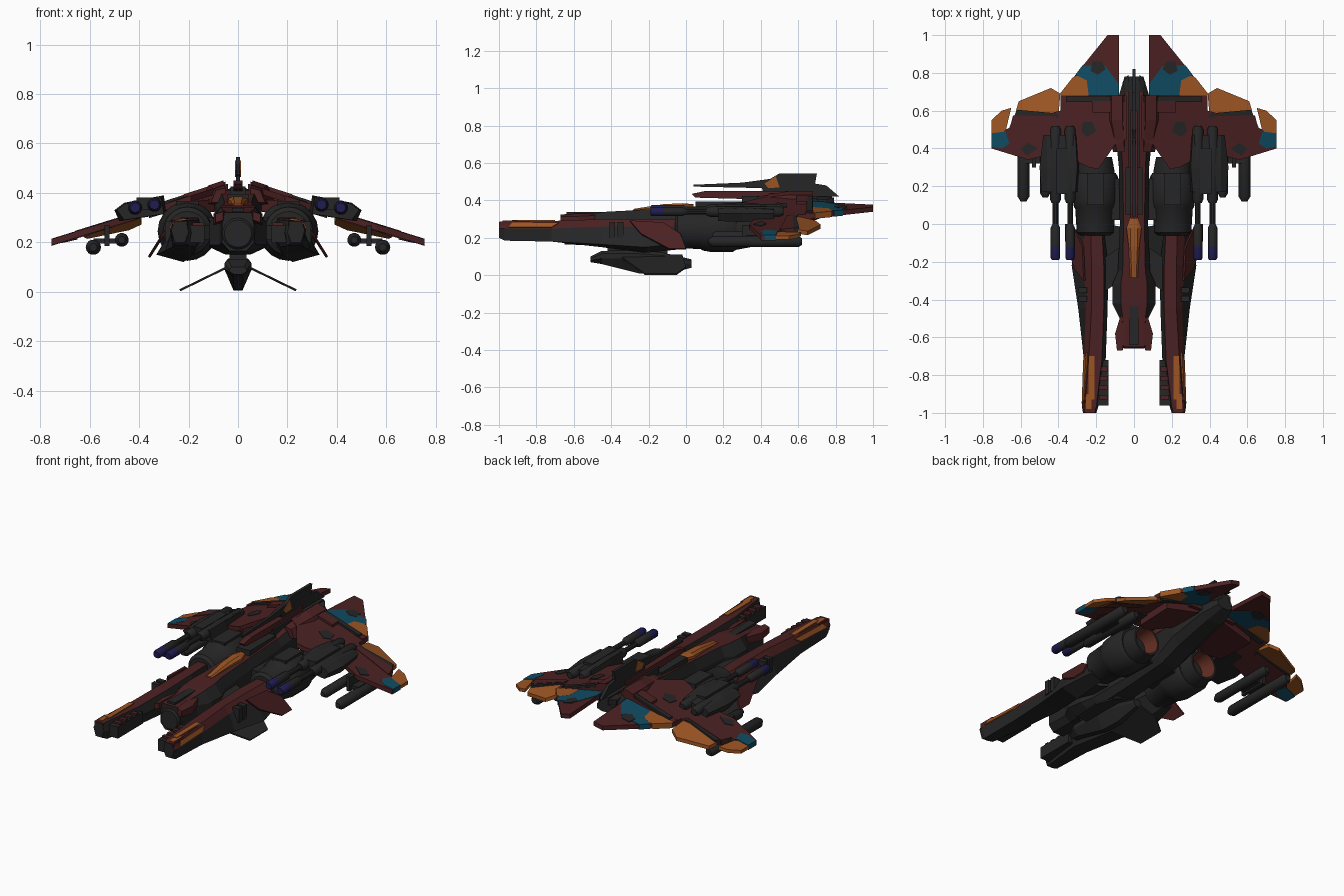
import bpy, bmesh, math
from mathutils import Vector


def mat(name, r, g, b):
    m = bpy.data.materials.new(name)
    m.diffuse_color = (r, g, b, 1)
    return m


GREY = mat("dark_grey", 0.019, 0.019, 0.019)
RED = mat("dull_red", 0.072, 0.015, 0.016)
ORANGE = mat("orange", 0.33, 0.09, 0.017)
BLUE = mat("teal_blue", 0.005, 0.07, 0.12)
NAVY = mat("navy", 0.014, 0.012, 0.08)
GLOW = mat("burnt_red", 0.12, 0.026, 0.016)


def finish(name, bm, mats, mirror, smooth=False):
    bmesh.ops.recalc_face_normals(bm, faces=bm.faces)
    me = bpy.data.meshes.new(name)
    bm.to_mesh(me)
    bm.free()
    for m in mats:
        me.materials.append(m)
    if smooth:
        for p in me.polygons:
            p.use_smooth = True
        me.set_sharp_from_angle(angle=math.radians(32))
    ob = bpy.data.objects.new(name, me)
    bpy.context.collection.objects.link(ob)
    if mirror:
        md = ob.modifiers.new("mirror", 'MIRROR')
        md.use_mirror_merge = False
    return ob


def loft(name, secs, mats, mirror=False, second=(), second_rings=(), smooth=False):
    """Skin (y, [(x, z)...]) sections; listed sides or rings get the second colour."""
    bm = bmesh.new()
    rings = [[bm.verts.new((x, y, z)) for x, z in pts] for y, pts in secs]
    n = len(rings[0])
    for k, (a, b) in enumerate(zip(rings, rings[1:])):
        for i in range(n):
            j = (i + 1) % n
            f = bm.faces.new((a[i], a[j], b[j], b[i]))
            f.material_index = int(i in second or k in second_rings)
    bm.faces.new(rings[0])
    bm.faces.new(rings[-1]).material_index = int(len(rings) - 2 in second_rings)
    return finish(name, bm, mats, mirror, smooth)


def box(name, x0, x1, y0, y1, z0, z1, m, mirror=True):
    q = [(x0, z0), (x1, z0), (x1, z1), (x0, z1)]
    return loft(name, [(y0, q), (y1, q)], [m], mirror)


def lathe(name, x, z, prof, mats, mirror=True, n=20, second_rings=()):
    secs = [(y, [(x + r * math.cos(2 * math.pi * i / n), z + r * math.sin(2 * math.pi * i / n))
                 for i in range(n)]) for y, r in prof]
    return loft(name, secs, mats, mirror, second_rings=second_rings, smooth=True)


def slab(name, pts, off, m, mirror=True, zfun=None):
    """Flat outline pushed along an offset; zfun bends it onto a wing surface."""
    off = Vector(off)
    bm = bmesh.new()
    bm.faces.new([bm.verts.new(p) for p in pts])
    if zfun:
        bmesh.ops.bisect_plane(bm, geom=bm.verts[:] + bm.edges[:] + bm.faces[:],
                               plane_co=(0.3, 0, 0), plane_no=(1, 0, 0))
        for v in bm.verts:
            v.co.z = zfun(v.co.x, v.co.y)
    for v in bm.verts:
        v.co -= off / 2
    r = bmesh.ops.extrude_face_region(bm, geom=bm.faces[:], use_keep_orig=True)
    bmesh.ops.translate(bm, vec=off, verts=[g for g in r["geom"] if isinstance(g, bmesh.types.BMVert)])
    return finish(name, bm, [m], mirror)


def wing_z(x, y):
    return 0.405 - 0.32 * (x - 0.1) if x < 0.3 else 0.341 - 0.31 * (x - 0.3)


def flap_z(x, y):
    return wing_z(x, y) - 0.25 * max(0, y - 0.57)


def tail_z(x, y):
    return 0.38 - 0.2 * (x - 0.08) - 0.05 * (y - 0.69)


def plate(name, xy, zfun, t, m):
    return slab(name, [(x, y, 0) for x, y in xy], (0, 0, t), m, True, zfun)


def sec(y, wt, w, wb, zt, zu, zl, zb):
    h = [(wt, zt), (w, zu), (w, zl), (wb, zb)]
    return y, h + [(-x, z) for x, z in reversed(h)]


# Central fuselage, red on top
loft("fuselage", [
    sec(-0.65, .055, .065, .035, .32, .27, .20, .165),
    sec(-0.50, .06, .075, .04, .33, .28, .19, .16),
    sec(-0.42, .07, .115, .05, .34, .28, .19, .15),
    sec(-0.32, .07, .115, .05, .345, .28, .18, .15),
    sec(-0.25, .06, .085, .05, .35, .29, .19, .15),
    sec(0.0, .055, .075, .05, .36, .30, .20, .16),
    sec(0.3, .06, .08, .05, .38, .33, .22, .18),
    sec(0.45, .07, .095, .05, .41, .36, .27, .23),
    sec(0.68, .05, .08, .04, .41, .38, .32, .29),
    sec(0.78, .03, .05, .02, .40, .37, .34, .33)], [GREY, RED], second=(7,))
lathe("nose_barrel", 0, 0.235, [(-0.66, .055), (-0.645, .068), (-0.45, .07)], [GREY], False)
loft("nose_cheek", [(-0.67, [(.06, .29), (.09, .28), (.09, .315), (.06, .325)]),
                    (-0.58, [(.05, .28), (.10, .27), (.10, .315), (.05, .33)]),
                    (-0.48, [(.05, .29), (.07, .28), (.07, .32), (.05, .33)])], [RED], True)
box("nose_panel", -.025, .025, -.64, -.36, .325, .338, GREY, False)
loft("canopy", [sec(-0.28, .012, .02, .02, .355, .35, .33, .32),
                sec(-0.12, .018, .028, .03, .38, .365, .34, .33),
                sec(-0.02, .02, .04, .04, .385, .375, .35, .34),
                sec(0.04, .01, .02, .02, .38, .375, .35, .34)], [ORANGE])

# Spine, dorsal fin and mast
box("spine", -.045, .045, .05, .30, .34, .395, GREY, False)
box("spine_rear", -.03, .03, .30, .78, .36, .425, GREY, False)
slab("spine_ridge", [(0, .03, .435), (0, .10, .45), (0, .60, .45), (0, .60, .40), (0, .05, .415)],
     (.036, 0, 0), RED, False)
slab("dorsal_fin", [(0, .40, .485), (0, .50, .545), (0, .70, .545), (0, .69, .49), (0, .75, .48),
                    (0, .82, .42), (0, .42, .42)], (.018, 0, 0), GREY, False)
slab("dorsal_patch", [(0, .42, .49), (0, .48, .53), (0, .50, .47), (0, .44, .465)], (.023, 0, 0), ORANGE, False)
slab("dorsal_mast", [(0, .04, .474), (0, .04, .484), (0, .30, .495), (0, .45, .515), (0, .45, .465)],
     (.016, 0, 0), GREY, False)
loft("shoulder", [(.38, [(.05, .36), (.11, .36), (.09, .41), (.05, .42)]),
                  (.55, [(.05, .34), (.16, .34), (.12, .43), (.06, .45)]),
                  (.68, [(.05, .34), (.16, .34), (.12, .43), (.06, .45)])], [RED], True)
plate("shoulder_bar", [(.05, .645), (.36, .645), (.36, .675), (.05, .675)], wing_z, .05, GREY)
plate("shoulder_bar_cover", [(.07, .59), (.22, .59), (.22, .65), (.07, .65)], wing_z, .055, RED)
slab("tail_cone_fin", [(.02, .70, .41), (.05, .70, .39), (.06, .75, .39), (.03, .79, .40)], (0, 0, .03), GREY)

# Forward prongs with red upper faces
loft("prong", [
    (-1.0, [(.21, .285), (.255, .285), (.27, .25), (.255, .20), (.215, .20), (.20, .24)]),
    (-0.97, [(.20, .29), (.26, .29), (.275, .25), (.26, .185), (.20, .185), (.19, .24)]),
    (-0.72, [(.17, .29), (.24, .29), (.265, .25), (.265, .18), (.17, .18), (.15, .24)]),
    (-0.45, [(.16, .295), (.225, .30), (.255, .26), (.295, .165), (.18, .15), (.14, .23)]),
    (-0.22, [(.16, .30), (.225, .30), (.265, .26), (.33, .15), (.22, .12), (.135, .22)]),
    (-0.02, [(.17, .30), (.23, .30), (.27, .26), (.29, .17), (.22, .14), (.16, .22)])],
     [GREY, RED], True, second=(0, 1))
box("prong_tip_guard", .205, .265, -.998, -.90, .22, .288, RED)
box("prong_inner_rail", .135, .20, -.96, -.72, .20, .27, GREY)
box("prong_stripe", .21, .24, -.93, -.70, .285, .296, ORANGE)
box("prong_tip_stripe", .225, .255, -.98, -.90, .285, .293, ORANGE)
slab("prong_side_stripe", [(.273, -.95, .255), (.265, -.72, .255), (.25, -.68, .28), (.262, -.93, .28)],
     (.008, 0, .004), ORANGE)
for i in range(4):
    box(f"rail_rib_{i}", .14, .185, -.93 + i * .05, -.905 + i * .05, .265, .28, RED)
for y in (-.41, -.365):
    box("prong_side_block", .25, .295, y, y + .03, .20, .285, GREY)
slab("side_plate", [(.262, -.30, .29), (.27, -.12, .28), (.31, -.03, .22), (.36, 0, .14),
                    (.36, -.09, .14), (.31, -.24, .22)], (.009, 0, .006), RED)

# Engines and exhausts
lathe("engine", .205, .245, [(-.06, .08), (-.045, .098), (.08, .106), (.09, .113), (.13, .12),
                             (.25, .12), (.27, .108)], [GREY])
lathe("exhaust", .205, .24, [(.24, .10), (.28, .102), (.355, .088), (.355, .076), (.26, .055), (.245, .045)],
      [GREY, GLOW], second_rings=(3, 4))
lathe("exhaust_core", .205, .24, [(.24, .03), (.262, .03), (.275, .015)], [ORANGE], n=12)
box("engine_mount", .06, .16, .02, .24, .20, .30, GREY)
box("engine_top_block", .16, .25, .10, .27, .33, .368, GREY)
slab("prong_strut", [(.07, -.30, .24), (.16, -.36, .24), (.16, -.18, .24), (.07, -.12, .24)], (0, 0, .06), GREY)

# Main wings, drooped flaps and tail planes
plate("wing", [(.04, .68), (.39, .68), (.39, .60), (.55, .56), (.68, .50), (.755, .42), (.755, .40), (.56, .34),
               (.40, .38), (.24, .30), (.19, .29), (.10, .42), (.04, .45)], wing_z, .026, RED)
plate("wing_tip", [(.68, .49), (.755, .48), (.755, .41), (.70, .40), (.66, .425)], wing_z, .029, BLUE)
plate("flap_outer", [(.65, .615), (.70, .60), (.755, .55), (.755, .48), (.68, .49)], flap_z, .02, ORANGE)
plate("flap_inner", [(.39, .69), (.44, .72), (.61, .65), (.625, .60), (.40, .57)], flap_z, .022, ORANGE)
plate("flap_hinge", [(.40, .585), (.62, .605), (.66, .51), (.55, .54), (.40, .56)], wing_z, .029, GREY)
plate("flap_hinge_cover", [(.41, .57), (.64, .575), (.66, .50), (.55, .52), (.41, .54)], wing_z, .033, RED)
plate("wing_patch", [(.20, .49), (.22, .54), (.27, .54), (.28, .49), (.25, .46)], wing_z, .032, GREY)
plate("wing_patch_outer", [(.51, .40), (.56, .43), (.60, .40), (.57, .36)], wing_z, .032, GREY)
plate("tail_plane", [(.08, 1.0), (.14, 1.0), (.39, .69), (.39, .64), (.08, .64)], tail_z, .026, RED)
plate("tail_blue", [(.08, .68), (.08, .74), (.15, .835), (.273, .84), (.31, .79), (.25, .76), (.24, .68)],
      tail_z, .031, BLUE)
plate("tail_orange", [(.24, .68), (.25, .76), (.30, .785), (.325, .775), (.392, .69), (.385, .68)],
      tail_z, .032, ORANGE)
plate("tail_grey", [(.15, .82), (.17, .86), (.22, .86), (.23, .81), (.19, .79)], tail_z, .034, GREY)
slab("root_fairing", [(.09, .45, .35), (.20, .34, .34), (.29, .40, .31), (.30, .64, .31), (.09, .66, .35)],
     (0, 0, .05), RED)

# Wing guns: twin barrels in a tilted housing
for x, z in ((.338, .352), (.416, .34)):
    lathe("gun_body", x, z, [(.11, .02), (.13, .029), (.50, .029), (.52, .018)], [GREY], n=14)
    lathe("gun_barrel", x, z, [(-.11, .015), (.13, .015)], [GREY], n=10)
    lathe("gun_sleeve", x, z, [(-.12, .025), (-.02, .025), (.0, .015)], [GREY], n=14)
    lathe("gun_muzzle", x, z, [(-.19, .019), (-.18, .025), (-.115, .025)], [NAVY], n=14)
loft("gun_housing", [(.17, [(.30, .315), (.46, .29), (.49, .33), (.46, .355), (.31, .38)]),
                     (.30, [(.29, .315), (.48, .285), (.50, .33), (.46, .36), (.30, .39)]),
                     (.47, [(.30, .315), (.46, .29), (.48, .33), (.46, .35), (.31, .375)])], [GREY], True)
box("gun_bridge", .35, .41, .16, .40, .33, .382, GREY)

# Missiles hung below the wings
for x, z, r, y0, y1 in ((.585, .18, .031, .12, .62), (.47, .21, .028, .14, .58)):
    lathe("missile", x, z, [(y0, r * .5), (y0 + .025, r), (y1 - .02, r), (y1, r * .6)], [GREY], n=14)
box("missile_rack", .47, .585, .32, .46, .195, .215, GREY)
box("missile_pylon", .52, .54, .30, .48, .185, wing_z(.53, 0), GREY)

# Belly pod with swept fins
loft("belly_pod", [sec(-.51, .025, .035, .015, .10, .09, .08, .07),
                   sec(-.45, .04, .055, .02, .13, .115, .09, .06),
                   sec(-.25, .04, .055, .018, .135, .115, .09, .01),
                   sec(-.12, .035, .05, .018, .12, .105, .08, .005),
                   sec(.03, .02, .025, .01, .085, .075, .06, .04)], [GREY])
box("belly_pylon", -.035, .035, -.42, -.10, .11, .18, GREY, False)
slab("belly_fin", [(.03, -.36, .106), (.235, -.22, .006), (.235, -.05, .006), (.16, .0, .042), (.03, -.02, .106)],
     (.003, 0, .008), GREY)
